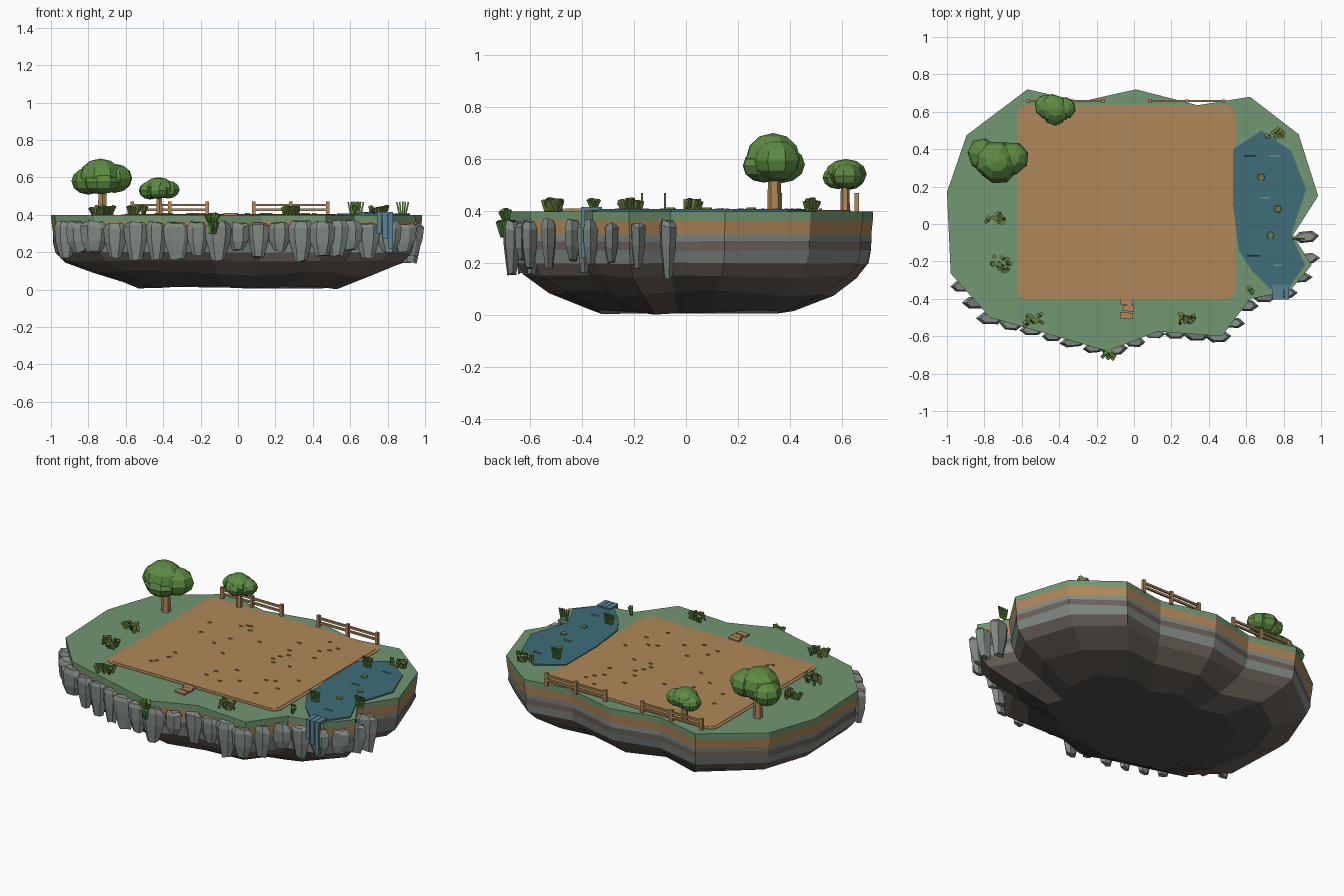
import bpy, bmesh, math, random
from mathutils import Vector, Matrix

random.seed(4)
cube = bpy.data.objects.get("Cube")
if cube:
    bpy.data.objects.remove(cube, do_unlink=True)


def material(name, r, g, b):
    m = bpy.data.materials.new(name)
    m.use_nodes = True
    m.diffuse_color = (r, g, b, 1)
    m.node_tree.nodes["Principled BSDF"].inputs["Base Color"].default_value = (r, g, b, 1)
    return m


GRASS = material("grass", .17, .31, .17)
FIELD = material("field_dirt", .43, .25, .1)
EARTH = material("warm_earth_and_timber", .44, .245, .1)
WATER = material("pond_water", .05, .155, .19)
FALL = material("falling_water", .1, .23, .29)
GREY = material("grey_rock", .22, .255, .235)
BROWN = material("brown_rock", .145, .12, .1)
DARK = material("dark_rock", .085, .073, .064)
LEAF = material("foliage", .11, .26, .055)
REED = material("reed_green", .14, .205, .05)


def finish(name, bm, *mats):
    bmesh.ops.recalc_face_normals(bm, faces=bm.faces)
    me = bpy.data.meshes.new(name)
    bm.to_mesh(me)
    bm.free()
    for m in mats:
        me.materials.append(m)
    ob = bpy.data.objects.new(name, me)
    bpy.context.collection.objects.link(ob)


def loft(bm, rings, bands=(0, 0, 0)):
    """Skin closed rings of equal length and cap both ends."""
    rows = [[bm.verts.new(p) for p in r] for r in rings]
    n = len(rows[0])
    for k in range(len(rows) - 1):
        for i in range(n):
            j = (i + 1) % n
            f = bm.faces.new((rows[k][i], rows[k][j], rows[k + 1][j], rows[k + 1][i]))
            f.material_index = bands[k]
    for k in (0, -1):
        bm.faces.new(rows[k]).material_index = bands[k]


def slab(name, outline, z0, z1, mat):
    bm = bmesh.new()
    loft(bm, [[(x, y, z) for x, y in outline] for z in (z1, z0)])
    finish(name, bm, mat)


def box(bm, centre, size, rot=Matrix()):
    m = Matrix.Translation(centre) @ rot @ Matrix.Diagonal((*size, 1))
    bmesh.ops.create_cube(bm, size=1, matrix=m)


# Island: stacked rock strata under a grass cap
OUTLINE = [(-.57, .72), (-.28, .655), (.01, .72), (.34, .635), (.62, .68), (.88, .48),
           (.985, .15), (.85, -.06), (.95, -.22), (.83, -.36), (.62, -.4), (.47, -.6),
           (.125, -.575), (-.14, -.68), (-.42, -.6), (-.77, -.5), (-.98, -.265),
           (-1, .17), (-.895, .475)]
LEVELS = [(.4, 1, 0), (.365, .998, 0), (.31, .99, 0), (.285, .988, .003), (.25, .985, .005),
          (.2, .97, .008), (.15, .925, .015), (.085, .77, .03), (.012, .56, .02)]
rings = []
for z, s, jit in LEVELS:
    ring = []
    for x, y in OUTLINE:
        k = s + random.uniform(-jit, jit)
        ring.append((x * k, y * k, z + random.uniform(-jit, jit) * .5))
    rings.append(ring)
bm = bmesh.new()
loft(bm, rings, [0, 1, 2, 3, 2, 3, 3, 4])
finish("island", bm, GRASS, EARTH, GREY, BROWN, DARK)


# Field with a thin rounded border
def rounded(x0, x1, y0, y1, r):
    pts = []
    for q, (cx, cy) in enumerate([(x1 - r, y1 - r), (x0 + r, y1 - r), (x0 + r, y0 + r), (x1 - r, y0 + r)]):
        for i in range(4):
            a = (q + i / 3) * math.pi / 2
            pts.append((cx + r * math.cos(a), cy + r * math.sin(a)))
    return pts


slab("field_border", rounded(-.625, .54, -.4, .635, .05), .395, .403, EARTH)
slab("field", rounded(-.605, .52, -.38, .615, .04), .398, .405, FIELD)

bm = bmesh.new()
for i in range(36):
    box(bm, (random.uniform(-.5, .42), random.uniform(-.28, .52), .406),
        (.022, .009, .008), Matrix.Rotation(random.uniform(-.4, .4), 4, 'Z'))
finish("field_clods", bm, FIELD)

# Pond, ripples and lily pads
POND = [(.53, .4), (.68, .5), (.84, .39), (.92, .185), (.84, -.055), (.915, -.22),
        (.82, -.35), (.73, -.35), (.63, -.25), (.56, -.14), (.53, .1)]
slab("pond", POND, .396, .408, WATER)
bm = bmesh.new()
for x, y in [(.75, .365), (.7, .14), (.77, -.22)]:
    box(bm, (x, y, .41), (.05, .008, .004))
finish("ripples", bm, GREY)
bm = bmesh.new()
for x, y in [(.68, .25), (.77, .08), (.73, -.06)]:
    bmesh.ops.create_cone(bm, segments=7, radius1=.02, radius2=.018, depth=.006,
                          cap_ends=True, matrix=Matrix.Translation((x, y, .412)))
finish("lily_pads", bm, REED)

# Waterfall spilling over the front edge in strips
bm = bmesh.new()
for x, low in [(.755, .3), (.785, .27), (.815, .22)]:
    box(bm, (x, -.363, .409), (.028, .08, .014))
    box(bm, (x, -.396, (.416 + low) / 2), (.026, .016, .416 - low))
finish("waterfall", bm, FALL)

# Cliff boulders: wide faceted wedges spaced along the front rim
RIM = [Vector((max(-.92, min(.92, x)), y))
       for x, y in [(.92, -.065), *OUTLINE[8:16], (-.92, -.33)]]
spans = list(zip(RIM, RIM[1:]))
total = sum((b - a).length for a, b in spans)
COUNT = 21


def rim_point(d):
    for a, b in spans:
        step = (b - a).length
        if d <= step:
            break
        d -= step
    return a + (b - a) * d / step


bm = bmesh.new()
for i in range(COUNT):
    p = rim_point(total * i / (COUNT - 1))
    turn = Matrix.Rotation(random.uniform(-.15, .15), 2)
    w, d = random.uniform(.055, .078), random.uniform(.028, .038)
    low = random.uniform(.15, .21)
    stone = []
    for z, s in [(.36, .7), (.335, 1), (.26, .9), (low, .5)]:
        z += random.uniform(-.008, .008)
        ring = []
        for k in range(6):
            a = k * math.pi / 3
            q = p + turn @ Vector((math.cos(a) * w * s, math.sin(a) * d * s - .004))
            ring.append((q.x, q.y, z + random.uniform(-.008, .008)))
        stone.append(ring)
    loft(bm, stone)
finish("cliff_boulders", bm, GREY)


# Trees: tapered trunk and overlapping faceted crowns
def tree(name, x, y, trunk_top, width, blobs):
    bm = bmesh.new()
    bmesh.ops.create_cone(bm, segments=6, radius1=width, radius2=width * .85, depth=trunk_top - .39,
                          cap_ends=True, matrix=Matrix.Translation((x, y, (trunk_top + .39) / 2)))
    finish(name + "_trunk", bm, EARTH)
    bm = bmesh.new()
    for bx, by, bz, rx, ry, rz in blobs:
        m = Matrix.Translation((bx, by, bz)) @ Matrix.Rotation(bx * 9, 4, 'Z') \
            @ Matrix.Diagonal((rx, ry, rz, 1))
        bmesh.ops.create_uvsphere(bm, u_segments=8, v_segments=6, radius=1, matrix=m)
    finish(name + "_crown", bm, LEAF)


tree("large_tree", -.725, .34, .55, .028,
     [(-.735, .335, .605, .12, .11, .096), (-.8, .365, .58, .1, .085, .072),
      (-.66, .35, .595, .1, .09, .078), (-.73, .3, .575, .1, .085, .065)])
tree("small_tree", -.42, .612, .5, .019,
     [(-.425, .615, .543, .085, .077, .058), (-.47, .625, .53, .068, .06, .048),
      (-.375, .62, .535, .065, .06, .048), (-.43, .585, .53, .065, .055, .045)])


# Fences along the back
def fence(name, x0, x1):
    bm = bmesh.new()
    for x in (x0, (x0 + x1) / 2, x1):
        box(bm, (x, .657, .43), (.018, .018, .08))
    for z in (.427, .453):
        box(bm, ((x0 + x1) / 2, .657, z), (x1 - x0, .012, .012))
    finish(name, bm, EARTH)


fence("left_back_fence", .085, .48)
fence("right_back_fence", -.565, -.165)

# Wooden steps in front of the field
bm = bmesh.new()
for x, y, w in [(-.04, -.415, .07), (-.03, -.45, .06), (-.04, -.49, .07)]:
    box(bm, (x, y, .403), (w, .033, .016), Matrix.Rotation(x * 2, 4, 'Z'))
finish("steps", bm, EARTH)


# Grass tufts: clusters of leaning blades that widen upwards
def tuft(name, x, y, sx, sy, mat=REED, z=.4, height=.053, count=14):
    bm = bmesh.new()
    for i in range(count):
        px, py = random.uniform(-sx, sx), random.uniform(-sy, sy)
        h = height * random.uniform(.7, 1)
        lean = Matrix.Rotation(random.uniform(-.35, .35), 4, 'X') @ Matrix.Rotation(random.uniform(-.4, .4), 4, 'Y')
        m = Matrix.Translation((x + px, y + py, z)) @ lean @ Matrix.Translation((0, 0, h / 2))
        bmesh.ops.create_cone(bm, segments=4, radius1=.007, radius2=.013, depth=h, cap_ends=True, matrix=m)
    finish(name, bm, mat)


for i, (x, y, sx, sy) in enumerate([(-.74, .03, .05, .035), (-.72, -.21, .05, .035), (-.54, -.52, .055, .03),
                                    (.28, -.51, .045, .03), (.75, .48, .045, .018)]):
    tuft("grass_tuft_%d" % (i + 1), x, y, sx, sy)
tuft("shore_tuft", .615, -.36, .012, .012, LEAF, count=4)
tuft("hanging_vine_top", -.135, -.69, .022, .01, LEAF, z=.36, count=8)
tuft("hanging_vine", -.135, -.7, .018, .008, LEAF, z=.3, height=.07, count=8)

# Tall reeds standing in the pond
bm = bmesh.new()
for x, y in [(.62, .365), (.64, -.17), (.88, -.08)]:
    for k in range(-2, 3):
        box(bm, (x + k * .012, y, .435), (.008, .008, .07), Matrix.Rotation(k * .1, 4, 'Y'))
finish("tall_reeds", bm, LEAF)
